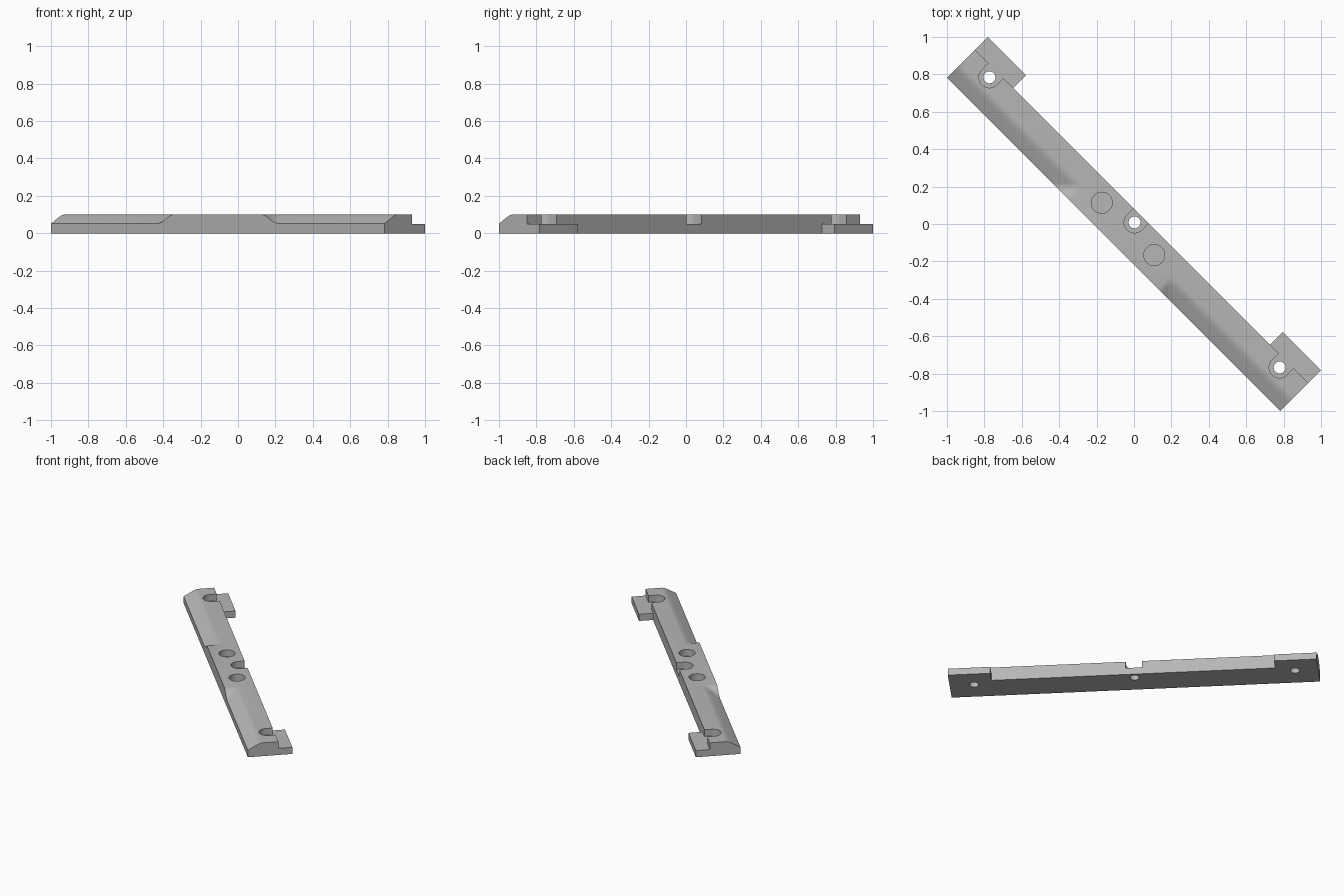
import bpy, bmesh, math
from mathutils import Matrix

cube = bpy.data.objects.get("Cube")
if cube:
    bpy.data.objects.remove(cube, do_unlink=True)

HALF_LEN, FRONT, BACK, TAB_BACK = 1.26, -0.154, 0.057, 0.154
TAB_START, HEIGHT, STEP = 0.97, 0.1, 0.05
SHIFT, HOLE_V = -0.004, 0.008          # hole pattern centre
HOLE_SPACING = 1.097


def loft(name, rings):
    """Closed solid through equal-sized rings of points."""
    bm = bmesh.new()
    loops = [[bm.verts.new(p) for p in ring] for ring in rings]
    n = len(loops[0])
    for low, high in zip(loops, loops[1:]):
        for i in range(n):
            j = (i + 1) % n
            bm.faces.new((low[i], low[j], high[j], high[i]))
    bm.faces.new(loops[0][::-1])
    bm.faces.new(loops[-1])
    bmesh.ops.recalc_face_normals(bm, faces=bm.faces)
    mesh = bpy.data.meshes.new(name)
    bm.to_mesh(mesh)
    bm.free()
    obj = bpy.data.objects.new(name, mesh)
    bpy.context.collection.objects.link(obj)
    return obj


def prism(name, outline, z0, z1):
    return loft(name, [[(x, y, z) for x, y in outline] for z in (z0, z1)])


def arc(cx, cy, r, start, end, steps):
    angles = [math.radians(start + (end - start) * i / steps) for i in range(steps + 1)]
    return [(cx + r * math.cos(a), cy + r * math.sin(a)) for a in angles]


# Bar with a tab at each end
half = [(HALF_LEN, FRONT), (HALF_LEN, TAB_BACK), (TAB_START, TAB_BACK), (TAB_START, BACK)]
bar = prism("mounting_bar", half + [(-x, y) for x, y in reversed(half)], 0, HEIGHT)
cutters = []

# Lowered tab tops
for s in (-1, 1):
    box = [(s * 0.9, BACK), (s * 1.4, BACK), (s * 1.4, 0.3), (s * 0.9, 0.3)]
    cutters.append(prism("tab_step_cutter", box, STEP, 0.2))

# Screw holes inside U-shaped slots open to the back
for k in (-1, 0, 1):
    u = SHIFT + k * HOLE_SPACING
    slot = arc(u, HOLE_V, 0.056, 180, 360, 24) + [(u + 0.056, 0.25), (u - 0.056, 0.25)]
    cutters.append(prism("slot_cutter", slot, STEP, 0.2))
    cutters.append(prism("hole_cutter", arc(u, HOLE_V, 0.032, 0, 350, 35), -0.1, 0.2))

# Round blind recesses
for s in (-1, 1):
    ring = arc(SHIFT + s * 0.198, -0.041, 0.056, 0, 352.5, 47)
    cutters.append(prism("recess_cutter", ring, STEP, 0.2))

# Sloped front edges that run out towards the middle, rounded at the top
levels = [(-0.02, 0.04), (0.03, 0.069), (0.055, 0.083), (0.068, 0.09),
          (0.08, 0.0955), (0.09, 0.0985), (0.102, 0.1005), (0.102, 0.15)]
for s in (-1, 1):
    rings = []
    for o, z in levels:
        u, v, r = 0.435 - o, FRONT + o, 0.03
        outline = [(u, -0.25), (1.4, -0.25), (1.4, v)] + arc(u + r, v - r, r, 90, 180, 6)
        rings.append([(s * x, y, z) for x, y in outline])
    cutters.append(loft("front_slope_cutter", rings))

# Apply the cuts
for c in cutters:
    c.hide_render = True
    mod = bar.modifiers.new(c.name, "BOOLEAN")
    mod.operation = "DIFFERENCE"
    mod.solver = "EXACT"
    mod.object = c
bpy.context.view_layer.update()
result = bpy.data.meshes.new_from_object(bar.evaluated_get(bpy.context.evaluated_depsgraph_get()))
bar.modifiers.clear()
bar.data = result
for c in cutters:
    bpy.data.objects.remove(c, do_unlink=True)

# Turn the bar diagonally
result.transform(Matrix.Rotation(math.radians(-45), 4, "Z"))

# Colour and shading
grey = bpy.data.materials.new("plain_grey")
grey.use_nodes = True
colour = (0.47, 0.47, 0.47, 1)
grey.diffuse_color = colour
grey.node_tree.nodes["Principled BSDF"].inputs["Base Color"].default_value = colour
result.materials.clear()
result.materials.append(grey)
bpy.ops.object.select_all(action="DESELECT")
bar.select_set(True)
bpy.context.view_layer.objects.active = bar
bpy.ops.object.shade_smooth_by_angle(angle=math.radians(30))
